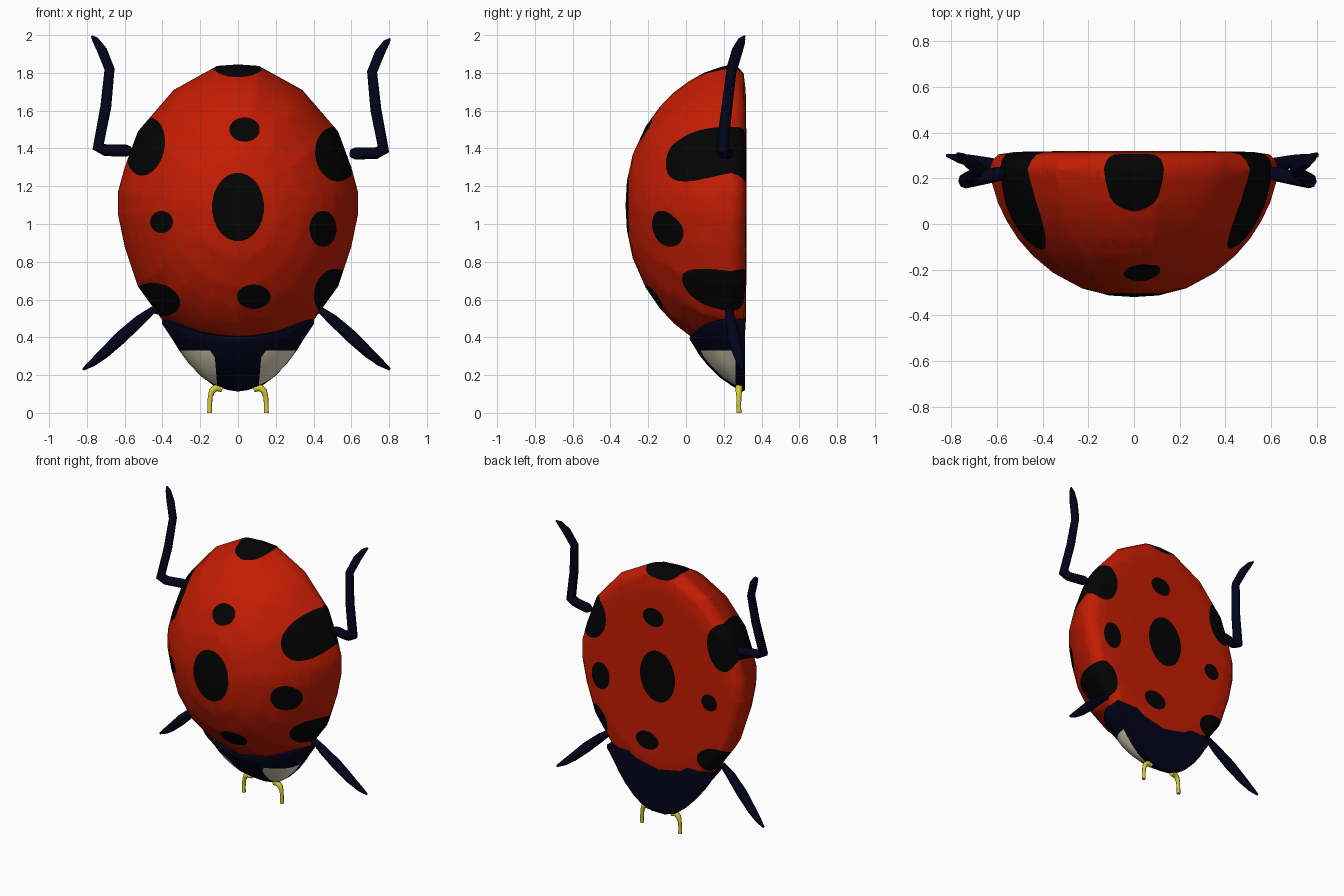
import bpy, bmesh, math
from mathutils import Vector

if "Cube" in bpy.data.objects:
    bpy.data.objects.remove(bpy.data.objects["Cube"])


def material(name, r, g, b):
    m = bpy.data.materials.new(name)
    m.diffuse_color = (r, g, b, 1)
    m.use_nodes = True
    m.node_tree.nodes["Principled BSDF"].inputs["Base Color"].default_value = m.diffuse_color
    return m


RED = material("shell red", 0.56, 0.012, 0.001)
BLACK = material("spot black", 0.001, 0.001, 0.001)
NAVY = material("dark navy", 0.001, 0.001, 0.011)
CREAM = material("cream", 0.78, 0.75, 0.54)
YELLOW = material("yellow", 0.68, 0.62, 0.03)


def smooth(obj, angle):
    bpy.ops.object.select_all(action='DESELECT')
    obj.select_set(True)
    bpy.context.view_layer.objects.active = obj
    bpy.ops.object.shade_smooth_by_angle(angle=math.radians(angle))


def finish(bm, name, mats, angle):
    me = bpy.data.meshes.new(name)
    bm.to_mesh(me)
    bm.free()
    obj = bpy.data.objects.new(name, me)
    bpy.context.collection.objects.link(obj)
    for m in mats:
        me.materials.append(m)
    smooth(obj, angle)
    return obj


def loft(rings, start, end):
    """Closed skin through equal rings, with a fan at each end."""
    bm = bmesh.new()
    loops = [[bm.verts.new(p) for p in r] for r in rings]
    a, b = bm.verts.new(start), bm.verts.new(end)
    n = len(loops[0])
    for i in range(n):
        j = (i + 1) % n
        bm.faces.new((a, loops[0][i], loops[0][j]))
        bm.faces.new((b, loops[-1][j], loops[-1][i]))
        for p, q in zip(loops, loops[1:]):
            bm.faces.new((p[i], q[i], q[j], p[j]))
    bmesh.ops.recalc_face_normals(bm, faces=bm.faces[:])
    bmesh.ops.triangulate(bm, faces=bm.faces[:])
    return bm


def paint(bm, planes, index):
    """Cut the area inside all planes (point, outward normal) and colour it."""
    faces = bm.faces[:]
    for co, no in planes:
        co, no = Vector(co), Vector(no)
        if not faces:
            return
        edges = list({e for f in faces for e in f.edges})
        verts = list({v for f in faces for v in f.verts})
        res = bmesh.ops.bisect_plane(bm, geom=verts + edges + faces,
                                     dist=1e-5, plane_co=co, plane_no=no)
        faces = [f for f in res['geom'] if isinstance(f, bmesh.types.BMFace)
                 and (f.calc_center_median() - co).dot(no) < 0]
    for f in faces:
        f.material_index = index


# Domed shell: outline in x-z, scaled along a depth profile
half = [(0, 1.845), (.11, 1.837), (.34, 1.71), (.53, 1.49), (.60, 1.30), (.635, 1.17),
        (.635, 1.05), (.60, .88), (.53, .67), (.40, .49), (.20, .36), (0, .318)]
outline = half + [(-x, z) for x, z in half[-2:0:-1]]
profile = [(.17, -.313), (.36, -.282), (.56, -.213), (.70, -.138), (.80, -.065),
           (.88, .015), (.94, .095), (.98, .18), (1, .24), (.975, .28), (.935, .305),
           (.82, .316), (.45, .32)]
CZ = 1.1
shell = loft([[(x * s, y, CZ + (z - CZ) * s) for x, z in outline] for s, y in profile],
             (0, -.32, CZ), (0, .32, CZ))

# Spots run straight through front to back: x, z, x radius, z radius, tilt
spots = [(0, 1.09, .137, .18, 0), (.035, 1.5, .08, .064, 0), (-.405, 1.01, .06, .058, 0),
         (.45, .975, .071, .095, 0), (.083, .615, .088, .064, 0), (-.49, 1.41, .1, .155, -.2),
         (.52, 1.37, .11, .145, .15), (.50, .64, .095, .125, -.3), (-.43, .6, .125, .085, -.25),
         (0, 1.84, .135, .062, 0), (0, .345, .08, .042, 0)]
for cx, cz, rx, rz, tilt in spots:
    ct, st = math.cos(tilt), math.sin(tilt)
    planes = []
    for k in range(24):
        a = math.tau * k / 24
        px, pz = rx * math.cos(a), rz * math.sin(a)
        nx, nz = math.cos(a) / rx, math.sin(a) / rz
        no = Vector((nx * ct - nz * st, 0, nx * st + nz * ct)).normalized()
        planes.append(((cx + px * ct - pz * st, 0, cz + px * st + pz * ct), no))
    paint(shell, planes, 1)
finish(shell, "shell", [RED, BLACK], 100)

# Head: half-round sections (z, half width, front y), top rim curving up at the sides
sections = [(.12, .05, .28), (.145, .13, .24), (.19, .195, .175), (.25, .26, .115),
            (.31, .313, .068), (.36, .352, .038)]
N = 24


def section(hw, yf, power, height):
    pts = []
    for k in range(N + 1):
        a = math.pi * k / N
        x = hw * math.cos(a)
        pts.append((x, .312 - (.312 - yf) * max(math.sin(a), 0) ** power, height(x)))
    return pts


rings = [section(w, y, .62, lambda x, z=z, w=w: z + .04 * ((z - .12) / .25) ** 2 * (x / w) ** 2)
         for z, w, y in sections]
rings.append(section(.402, .018, .52, lambda x: .39 + .08 * (x / .4) ** 2))
rings.append(section(.402, .022, .5, lambda x: .403 + .093 * (x / .4) ** 2))
rings.append(section(.375, .06, .5, lambda x: .412 + .1 * (x / .4) ** 2))
head = loft(rings, (0, .3, .113), (0, .22, .43))

# Cream cheek patches on the head
for s in (-1, 1):
    paint(head, [((0, 0, .33), (0, 0, 1)), ((s * .11, 0, .14), (-s, 0, .08)),
                 ((s * .127, 0, .3), (-s, 0, .7)), ((0, .262, 0), (0, 1, 0))], 1)
finish(head, "head", [NAVY, CREAM], 60)


def tube(name, pts, mat):
    """Tapered tube through points (x, y, z, radius)."""
    cu = bpy.data.curves.new(name, 'CURVE')
    cu.dimensions = '3D'
    cu.bevel_depth = 1
    cu.bevel_resolution = 2
    cu.use_fill_caps = True
    sp = cu.splines.new('POLY')
    sp.points.add(len(pts) - 1)
    for p, (x, y, z, r) in zip(sp.points, pts):
        p.co = (x, y, z, 1)
        p.radius = r
    obj = bpy.data.objects.new(name, cu)
    bpy.context.collection.objects.link(obj)
    bpy.ops.object.select_all(action='DESELECT')
    obj.select_set(True)
    bpy.context.view_layer.objects.active = obj
    bpy.ops.object.convert(target='MESH')
    obj = bpy.context.object
    obj.data.materials.clear()
    obj.data.materials.append(mat)
    smooth(obj, 50)


# Legs and antennae on both sides; the upper right leg sits slightly wider and lower
upper = [(.565, .225, 1.39, .02), (.59, .22, 1.388, .032), (.70, .195, 1.39, .031),
         (.74, .19, 1.41, .034), (.70, .215, 1.62, .029), (.68, .24, 1.82, .027),
         (.72, .27, 1.92, .027), (.755, .295, 1.975, .018), (.775, .31, 1.995, .005)]
lower = [(.38, .25, .53, .018), (.45, .23, .545, .02), (.52, .235, .49, .029),
         (.62, .255, .40, .034), (.71, .275, .315, .028), (.77, .288, .265, .02),
         (.82, .30, .23, .007)]
antenna = [(.085, .285, .125, .016), (.115, .28, .135, .02), (.138, .28, .115, .017),
           (.147, .28, .085, .013), (.15, .28, .04, .012), (.15, .28, .0, .013)]
for side, s in (("left", -1), ("right", 1)):
    dx, dz = (.03, -.015) if s > 0 else (0, 0)
    tube(side + "_rear_leg", [(s * (x + dx), y, z + dz, r) for x, y, z, r in upper], NAVY)
    tube(side + "_front_leg", [(s * (x - dx * .5), y, z, r) for x, y, z, r in lower], NAVY)
    tube(side + "_antenna", [(s * x, y, z, r) for x, y, z, r in antenna], YELLOW)
